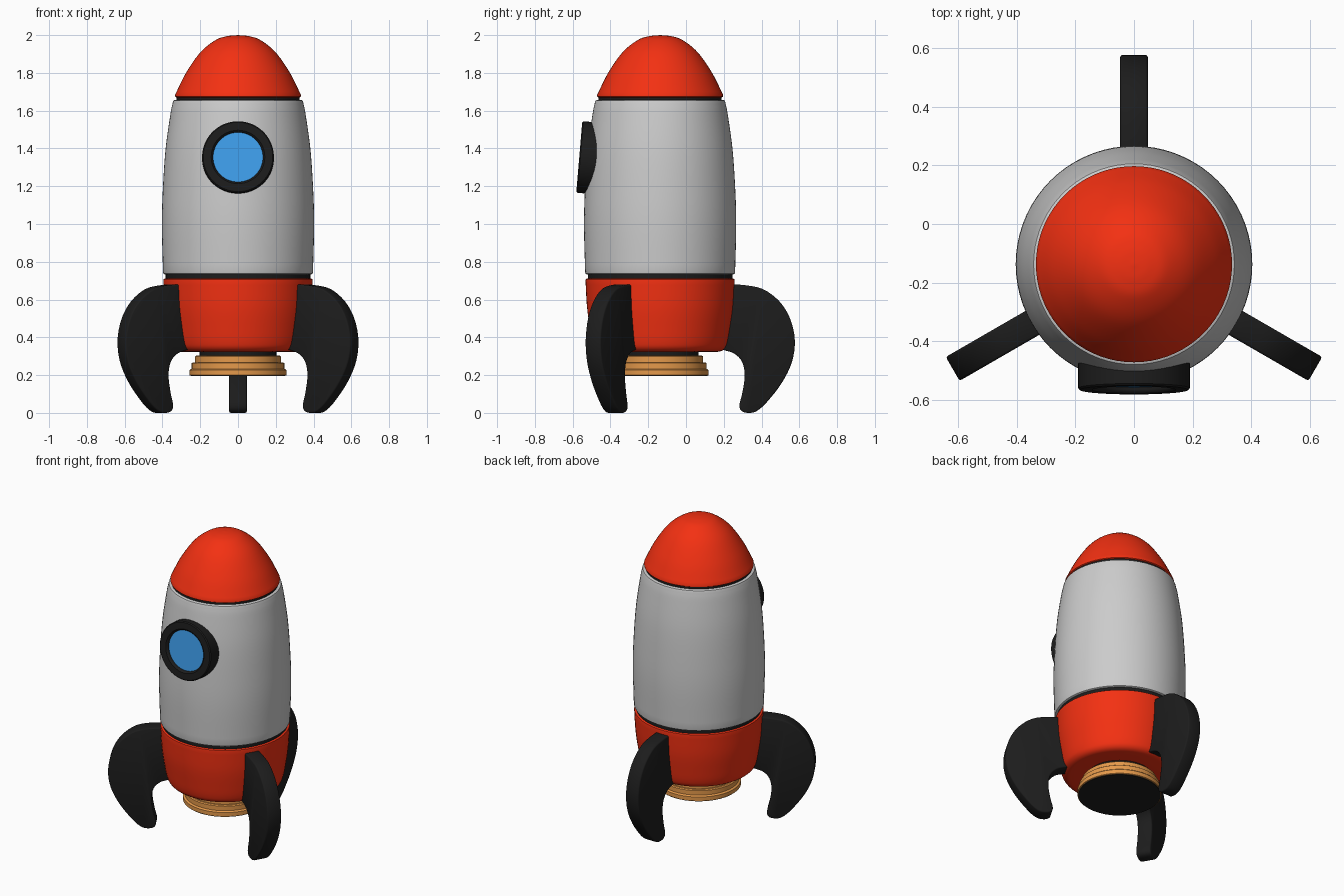
import bpy, bmesh, math
from mathutils import Vector, Matrix

if "Cube" in bpy.data.objects:
    bpy.data.objects.remove(bpy.data.objects["Cube"])

CY = -0.137  # rocket axis in y


def mat(name, c):
    m = bpy.data.materials.new(name)
    m.diffuse_color = (*c, 1)
    m.use_nodes = True
    m.node_tree.nodes["Principled BSDF"].inputs["Base Color"].default_value = m.diffuse_color
    return m


RED = mat("red", (0.9, 0.03, 0.006))
DARK = mat("dark", (0.012, 0.012, 0.012))
BLUE = mat("blue", (0.05, 0.35, 0.85))
ORANGE = mat("orange", (0.78, 0.32, 0.07))


def curve(pts, n=6):
    """Smooth Catmull-Rom curve through 2D points."""
    p = [Vector(q) for q in pts]
    p = [2 * p[0] - p[1]] + p + [2 * p[-1] - p[-2]]
    out = []
    for i in range(1, len(p) - 2):
        a, b, c, d = p[i - 1:i + 3]
        for k in range(n):
            t = k / n
            out.append(0.5 * (2 * b + (c - a) * t + (2 * a - 5 * b + 4 * c - d) * t * t
                              + (3 * b - a - 3 * c + d) * t ** 3))
    out.append(p[-2])
    return [tuple(v) for v in out]


def finish(bm, name, material, angle=35):
    bmesh.ops.recalc_face_normals(bm, faces=bm.faces)
    me = bpy.data.meshes.new(name)
    bm.to_mesh(me)
    bm.free()
    me.polygons.foreach_set("use_smooth", [True] * len(me.polygons))
    me.set_sharp_from_angle(angle=math.radians(angle))
    if material:
        me.materials.append(material)
    ob = bpy.data.objects.new(name, me)
    bpy.context.collection.objects.link(ob)
    return ob


def lathe(name, prof, material=None, closed=False, loc=(0, CY, 0), tilt=0):
    """Revolve (radius, z) points around the local z axis."""
    bm = bmesh.new()
    vs = [bm.verts.new((r, 0, z)) for r, z in prof]
    es = [bm.edges.new(e) for e in zip(vs, vs[1:])]
    if closed:
        es.append(bm.edges.new((vs[-1], vs[0])))
    bmesh.ops.spin(bm, geom=vs + es, cent=(0, 0, 0), axis=(0, 0, 1),
                   angle=2 * math.pi, steps=72)
    bmesh.ops.remove_doubles(bm, verts=bm.verts, dist=1e-5)
    ob = finish(bm, name, material)
    ob.location = loc
    ob.rotation_euler.x = tilt
    return ob


# Nose cone
lathe("nose_cone", curve([(0, 2), (0.06, 1.994), (0.12, 1.973), (0.2, 1.908),
                          (0.277, 1.797), (0.334, 1.682)])
      + [(0.334, 1.675), (0.328, 1.671), (0, 1.671)], RED)

# Hull
lathe("hull", [(0, 0.733), (0.388, 0.733), (0.395, 0.737)]
      + curve([(0.397, 0.745), (0.403, 1.0), (0.397, 1.2), (0.383, 1.4),
               (0.358, 1.58), (0.345, 1.645)])
      + [(0.342, 1.653), (0.334, 1.657), (0, 1.657)])

# Lower section with rounded underside
lathe("lower_section", [(0, 0.711), (0.388, 0.711), (0.394, 0.707)]
      + curve([(0.395, 0.7), (0.387, 0.56), (0.37, 0.44), (0.358, 0.375),
               (0.345, 0.343), (0.32, 0.326), (0.28, 0.322)]) + [(0, 0.322)], RED)

# Dark seams and engine collar
for name, r, z0, z1 in (("upper_seam", 0.326, 1.64, 1.69),
                        ("lower_seam", 0.383, 0.70, 0.75),
                        ("engine_collar", 0.203, 0.29, 0.34)):
    lathe(name, [(0, z0), (r, z0), (r, z1), (0, z1)], DARK)

# Stepped nozzle
lathe("nozzle", [(0, 0.303), (0.222, 0.303), (0.228, 0.298), (0.228, 0.268),
                 (0.238, 0.268), (0.245, 0.263), (0.245, 0.233), (0.252, 0.231),
                 (0.257, 0.226), (0.257, 0.2), (0.253, 0.197), (0, 0.197)], ORANGE)
lathe("nozzle_opening", [(0, 0.194), (0.25, 0.194), (0.25, 0.2), (0, 0.2)], DARK)

# Porthole, tilted slightly upward with the hull
porthole = dict(loc=(0, -0.565, 1.355), tilt=math.radians(85.2))
lathe("porthole_frame", [(0.132, -0.11), (0.19, -0.11), (0.19, -0.006), (0.184, 0),
                         (0.142, 0), (0.134, -0.006), (0.132, -0.012)],
      DARK, closed=True, **porthole)
lathe("porthole_glass", [(0, -0.02), (0.136, -0.02), (0.136, -0.1), (0, -0.1)],
      BLUE, **porthole)

# Three curved fins, profile as (distance from axis, height)
outline = curve([(0.375, 0.68), (0.45, 0.676), (0.545, 0.655), (0.63, 0.592),
                 (0.687, 0.502), (0.713, 0.387), (0.698, 0.27), (0.645, 0.16),
                 (0.568, 0.06), (0.515, 0.012), (0.475, 0.0), (0.434, 0.008),
                 (0.42, 0.04), (0.436, 0.11), (0.448, 0.2), (0.434, 0.27),
                 (0.394, 0.313), (0.34, 0.332)], 4) + [(0.3, 0.335), (0.33, 0.68)]
T = 0.047
for name, deg in (("back_fin", 90), ("right_fin", -30), ("left_fin", 210)):
    bm = bmesh.new()
    face = bm.faces.new([bm.verts.new((r, -T, max(z, 0))) for r, z in outline])
    ext = bmesh.ops.extrude_face_region(bm, geom=[face], use_keep_orig=True)["geom"]
    bmesh.ops.translate(bm, vec=(0, 2 * T, 0),
                        verts=[v for v in ext if isinstance(v, bmesh.types.BMVert)])
    bmesh.ops.recalc_face_normals(bm, faces=bm.faces)
    rim = [e for e in bm.edges if abs(e.verts[0].co.y - e.verts[1].co.y) < 1e-6]
    bmesh.ops.bevel(bm, geom=rim, offset=0.008, segments=2, profile=0.5,
                    affect='EDGES', clamp_overlap=True)
    bmesh.ops.transform(bm, verts=bm.verts,
                        matrix=Matrix.Translation((0, CY, 0))
                        @ Matrix.Rotation(math.radians(deg), 4, 'Z'))
    finish(bm, name, DARK, 50)
